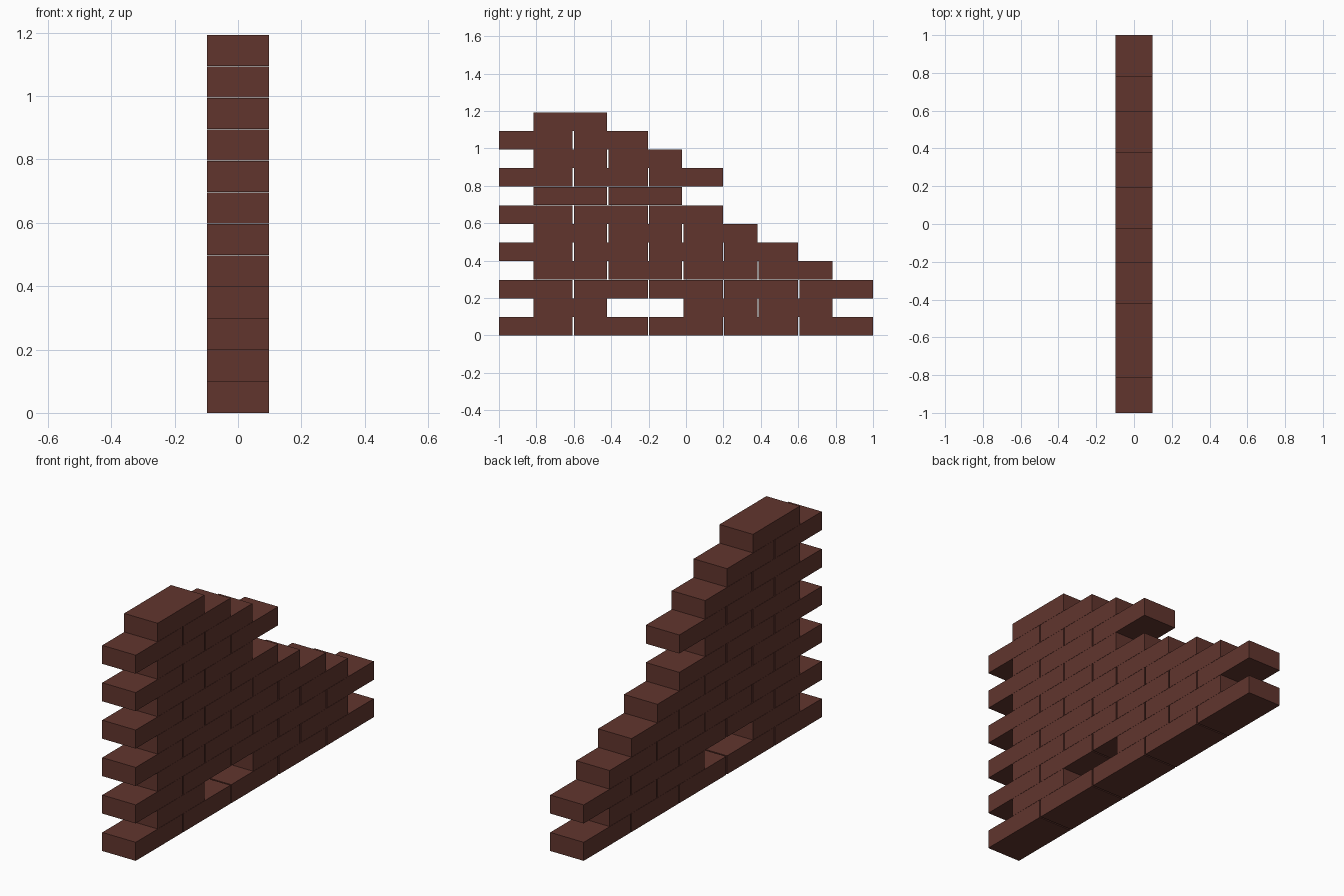
import bpy
import bmesh

if "Cube" in bpy.data.objects:
    bpy.data.objects.remove(bpy.data.objects["Cube"])

LENGTH, WIDTH, HEIGHT = 0.394, 0.197, 0.0986   # single brick
PITCH_Y, PITCH_Z = 0.4015, 0.0995              # brick plus joint
START = (-1.0, -0.816)                         # even / odd course start

brick_red = bpy.data.materials.new("brick red")
brick_red.diffuse_color = (0.12, 0.036, 0.027, 1)
brick_red.use_nodes = True
brick_red.node_tree.nodes["Principled BSDF"].inputs["Base Color"].default_value = brick_red.diffuse_color

# Shared brick mesh
brick_mesh = bpy.data.meshes.new("brick")
bm = bmesh.new()
bmesh.ops.create_cube(bm, size=1)
bmesh.ops.scale(bm, vec=(WIDTH, LENGTH, HEIGHT), verts=bm.verts)
bm.to_mesh(brick_mesh)
bm.free()
brick_mesh.materials.append(brick_red)

# Bricks per course, bottom to top; one brick is missing in the second course
counts = [5, 4, 5, 4, 4, 3, 3, 2, 3, 2, 2, 1]
missing = {(1, 1)}

for row, count in enumerate(counts):
    for i in range(count):
        if (row, i) in missing:
            continue
        brick = bpy.data.objects.new(f"brick_course_{row + 1}_{i + 1}", brick_mesh)
        brick.location = (0, START[row % 2] + i * PITCH_Y + LENGTH / 2,
                          row * PITCH_Z + HEIGHT / 2)
        bpy.context.collection.objects.link(brick)
